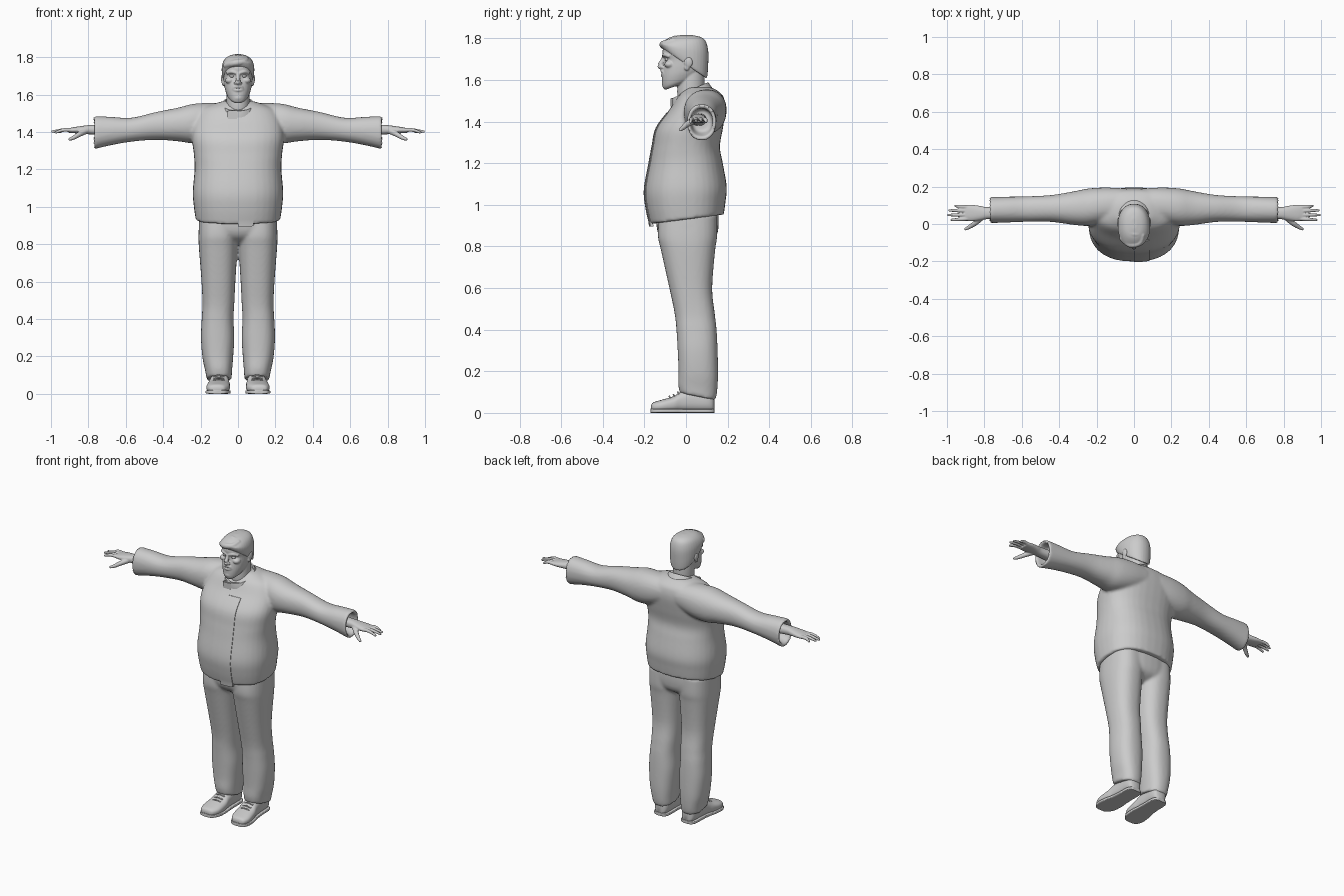
import bpy, bmesh, math
from mathutils import Vector as V, Matrix


def dense(keys, n=5):
    """Catmull-Rom interpolation of key tuples."""
    out = []
    for i in range(len(keys) - 1):
        a, b, c, d = (keys[max(i - 1, 0)], keys[i], keys[i + 1], keys[min(i + 2, len(keys) - 1)])
        for k in range(n):
            t = k / n
            out.append(tuple(0.5 * (2 * q + (r - p) * t + (2 * p - 5 * q + 4 * r - s) * t * t
                                    + (3 * q - p - 3 * r + s) * t ** 3) for p, q, r, s in zip(a, b, c, d)))
    return out + [keys[-1]]


def ring(c, u, v, p=2.0, n=36):
    """Superellipse ring around c with half-axes u and v."""
    pts = []
    for i in range(n):
        a = 2 * math.pi * i / n
        x, y = math.cos(a), math.sin(a)
        pts.append(V(c) + V(u) * math.copysign(abs(x) ** (2 / p), x)
                   + V(v) * math.copysign(abs(y) ** (2 / p), y))
    return pts


def level(z, hw, yf, yb, tilt=0.0, cx=0.0, p=2.4):
    """Horizontal body section from front yf to back yb, optionally tilted."""
    yc, hy = (yf + yb) / 2, (yb - yf) / 2
    return ring((cx, yc, z + tilt * yc), (hw, 0, 0), (0, hy, tilt * hy), p)


def loft(bm, rings, cap=True, closed=False):
    vs = [[bm.verts.new(p) for p in r] for r in rings]
    pairs = list(zip(vs, vs[1:])) + ([(vs[-1], vs[0])] if closed else [])
    for a, b in pairs:
        for i in range(len(a)):
            j = (i + 1) % len(a)
            bm.faces.new((a[i], a[j], b[j], b[i]))
    if cap and not closed:
        bm.faces.new(vs[0])
        bm.faces.new(vs[-1])


def ball(bm, c, r):
    r = r if isinstance(r, tuple) else (r, r, r)
    m = Matrix.Translation(c) @ Matrix.Diagonal((*r, 1))
    bmesh.ops.create_uvsphere(bm, u_segments=20, v_segments=12, radius=1, matrix=m)


def tube(bm, keys):
    """Round-ended tube through (x, y, z, radius) keys."""
    ks = dense(keys, 4)
    rings = []
    for i, k in enumerate(ks):
        t = (V(ks[min(i + 1, len(ks) - 1)][:3]) - V(ks[max(i - 1, 0)][:3])).normalized()
        u = t.cross(V((0.1, 0.2, 1))).normalized()
        rings.append(ring(k[:3], u * k[3], t.cross(u) * k[3], 2, 14))
    loft(bm, rings)
    for k in (ks[0], ks[-1]):
        ball(bm, k[:3], k[3])


def finish(name, bm, voxel=0, smooth=3):
    bmesh.ops.recalc_face_normals(bm, faces=bm.faces)
    me = bpy.data.meshes.new(name)
    bm.to_mesh(me)
    bm.free()
    ob = bpy.data.objects.new(name, me)
    bpy.context.collection.objects.link(ob)
    if voxel:
        m = ob.modifiers.new("blend", 'REMESH')
        m.mode, m.voxel_size, m.use_smooth_shade = 'VOXEL', voxel, True
        m = ob.modifiers.new("soften", 'SMOOTH')
        m.factor, m.iterations = 0.5, smooth
        me.shade_smooth()
    else:
        bpy.ops.object.select_all(action='DESELECT')
        ob.select_set(True)
        bpy.context.view_layer.objects.active = ob
        bpy.ops.object.shade_smooth_by_angle(angle=math.radians(40))
    return ob


# jacket: torso and both sleeves blended together
torso = dense([(.93, .226, -.175, .182, .13), (1.0, .236, -.192, .19, .08), (1.08, .242, -.2, .196, .03),
               (1.2, .232, -.178, .177, 0), (1.28, .236, -.163, .163, 0), (1.37, .246, -.143, .178, 0),
               (1.46, .235, -.078, .19, 0), (1.52, .2, -.04, .18, 0), (1.55, .13, -.01, .15, 0),
               (1.565, .08, .01, .12, 0)])
bm = bmesh.new()
loft(bm, [level(*k) for k in torso])
arm = dense([(.05, .1, 1.47, .09, .082), (.15, .1, 1.455, .095, .1), (.24, .09, 1.445, .1, .105),
             (.32, .085, 1.44, .09, .09), (.44, .083, 1.432, .072, .074), (.57, .08, 1.412, .068, .064),
             (.68, .077, 1.405, .069, .076), (.765, .075, 1.397, .07, .088)])
arm += [(.775, .075, 1.397, .064, .08), (.765, .075, 1.397, .054, .068), (.70, .077, 1.405, .048, .055)]
for s in (1, -1):
    loft(bm, [ring((s * x, y, z), (0, ry, 0), (0, 0, rz), 2.2) for x, y, z, ry, rz in arm])
finish("jacket", bm, 0.009, 5)

# overlapping front closure following the torso
bm = bmesh.new()
strip = []
for z, hw, yf, yb, t in torso:
    if z < 1.45:
        front = []
        for i in range(6):
            x = .082 * i / 5
            y = (yf + yb) / 2 - (yb - yf) / 2 * (1 - (x / hw) ** 2.4) ** (1 / 2.4)
            front.append((x, y, z - (.012 if z < .935 else 0) + t * y))
        strip.append([V((x, y - .003, z)) for x, y, z in front]
                     + [V((x, y + .012, z)) for x, y, z in reversed(front)])
loft(bm, strip)
finish("front_closure", bm)

# standing collar and its small flap
bm = bmesh.new()
loft(bm, [level(1.505, .105, -.068, .13, .4, p=2), level(1.53, .092, -.068, .113, .45, p=2),
          level(1.542, .086, -.066, .106, .45, p=2), level(1.541, .079, -.058, .099, .45, p=2),
          level(1.49, .08, -.055, .1, .4, p=2)], closed=True)
finish("collar", bm)
bm = bmesh.new()
bmesh.ops.create_cube(bm, size=1, matrix=Matrix.Translation((-.03, -.066, 1.492))
                      @ Matrix.Diagonal((.055, .018, .045, 1)))
bmesh.ops.bevel(bm, geom=bm.edges[:], offset=.004, segments=2, affect='EDGES')
finish("collar_flap", bm)

# trousers: hips and two legs
bm = bmesh.new()
loft(bm, [level(*k) for k in dense([(1.0, .2, -.14, .155), (.9, .21, -.142, .157),
                                    (.84, .19, -.12, .14), (.80, .12, -.06, .08)])])
leg = dense([(.95, 0, .208, -.13, .15), (.85, 0, .211, -.135, .15), (.78, .003, .209, -.12, .14),
             (.6, .014, .195, -.08, .126), (.48, .02, .19, -.055, .138), (.4, .024, .194, -.046, .147),
             (.3, .02, .198, -.04, .152), (.2, .026, .19, -.036, .154), (.13, .032, .175, -.037, .15),
             (.09, .034, .168, -.03, .142)])
for s in (1, -1):
    loft(bm, [level(z, (b - a) / 2, yf, yb, -.2 * max(0, (.3 - z) / .21), s * (a + b) / 2)
              for z, a, b, yf, yb in leg])
finish("trousers", bm, 0.009, 4)

# shoes with soles and laces
shoe = dense([(-.168, .112, .022, .012, .036), (-.158, .112, .044, .006, .05), (-.12, .108, .061, .003, .062),
              (-.06, .103, .06, .003, .08), (-.02, .1, .053, .003, .104), (.04, .098, .049, .003, .12),
              (.1, .097, .048, .003, .12), (.127, .097, .038, .005, .1), (.136, .097, .02, .01, .08)])
for s, side in ((1, "left"), (-1, "right")):
    bm = bmesh.new()
    loft(bm, [ring((s * cx, y, (a + b) / 2), (hw, 0, 0), (0, 0, (b - a) / 2), 2.5)
              for y, cx, hw, a, b in shoe])
    finish(side + "_shoe", bm)
    bm = bmesh.new()
    loft(bm, [ring((s * cx, y * 1.015, .01), (hw + .004, 0, 0), (0, 0, .01), 6)
              for y, cx, hw, a, b in shoe])
    finish(side + "_sole", bm)
    bm = bmesh.new()
    for y, z in ((-.035, .099), (-.055, .087), (-.075, .079)):
        tube(bm, [(s * .075, y, z - .008, .004), (s * .102, y - .005, z, .004), (s * .13, y, z - .008, .004)])
    finish(side + "_laces", bm)

    # hand: wrist and palm, four fingers, thumb
    bm = bmesh.new()
    palm = dense([(.69, .062, 1.41, .036, .03), (.78, .058, 1.412, .032, .026), (.82, .058, 1.412, .038, .022),
                  (.87, .059, 1.41, .044, .017), (.905, .06, 1.408, .041, .012)])
    loft(bm, [ring((s * x, y, z), (0, ry, 0), (0, 0, rz), 2.3) for x, y, z, ry, rz in palm])
    for y0, x1, y1, z1 in ((.028, .974, .022, 1.398), (.049, .993, .048, 1.402),
                           (.07, .986, .073, 1.403), (.09, .955, .097, 1.399)):
        tube(bm, [(s * .88, y0, 1.409, .0105), (s * .93, (y0 + y1) / 2, 1.411, .0098), (s * x1, y1, z1, .0068)])
    tube(bm, [(s * .815, .036, 1.405, .017), (s * .85, .004, 1.387, .014),
              (s * .88, -.016, 1.369, .011), (s * .9, -.027, 1.361, .008)])
    finish(side + "_hand", bm, 0.004, 2)

# head: neck, skull, jaw and facial features
bm = bmesh.new()
loft(bm, [level(*k, p=2) for k in dense([(1.46, .068, -.03, .1), (1.53, .062, -.042, .09),
                                         (1.6, .062, -.04, .09), (1.66, .06, -.04, .09)])])
loft(bm, [level(*k, p=2.2) for k in dense([
    (1.588, .036, -.1, .02, .35), (1.6, .055, -.112, .06, .3), (1.63, .069, -.115, .085, .2),
    (1.66, .075, -.111, .095, .1), (1.695, .078, -.102, .1, 0), (1.725, .079, -.112, .1, 0),
    (1.75, .079, -.111, .098, 0), (1.78, .07, -.1, .09, 0), (1.8, .045, -.07, .06, 0)])])
tube(bm, [(0, -.104, 1.716, .009), (0, -.114, 1.69, .011), (0, -.126, 1.669, .013), (0, -.112, 1.657, .011)])
tube(bm, [(-.021, -.108, 1.624, .006), (0, -.114, 1.623, .008), (.021, -.108, 1.624, .006)])
ball(bm, (0, -.1, 1.582), (.026, .017, .018))
for s in (1, -1):
    ball(bm, (s * .012, -.114, 1.662), .009)
    ball(bm, (s * .045, -.078, 1.675), (.024, .026, .018))
    tube(bm, [(s * .056, -.084, 1.715, .008), (s * .035, -.102, 1.722, .009), (s * .012, -.108, 1.716, .008)])
    tube(bm, [(s * .003, -.115, 1.643, .008), (s * .02, -.109, 1.638, .007), (s * .03, -.1, 1.62, .006)])
    ball(bm, (s * .082, .012, 1.685), (.009, .021, .026))
    ball(bm, (s * .079, .004, 1.662), (.008, .013, .017))
finish("head", bm, 0.004, 2)

# eyes
for s, side in ((1, "left"), (-1, "right")):
    bm = bmesh.new()
    ball(bm, (s * .031, -.0885, 1.699), (.014, .013, .009))
    finish(side + "_eye", bm)

# swept hair, lower at the back, with a fringe lock
bm = bmesh.new()
loft(bm, [level(*k, p=2.2) for k in dense([
    (1.675, .077, -.11, .098, -.68), (1.687, .083, -.119, .103, -.64), (1.72, .087, -.123, .107, -.42),
    (1.757, .085, -.124, .107, -.15), (1.788, .072, -.107, .094, 0), (1.807, .048, -.072, .07, 0),
    (1.816, .015, -.025, .03, 0)])])
tube(bm, [(.046, -.06, 1.79, .013), (.03, -.1, 1.776, .016), (-.02, -.109, 1.768, .018), (-.064, -.075, 1.757, .016)])
tube(bm, [(.04, -.05, 1.795, .01), (.0, -.055, 1.802, .012), (-.045, -.03, 1.79, .014)])
finish("hair", bm, 0.0045, 2)
